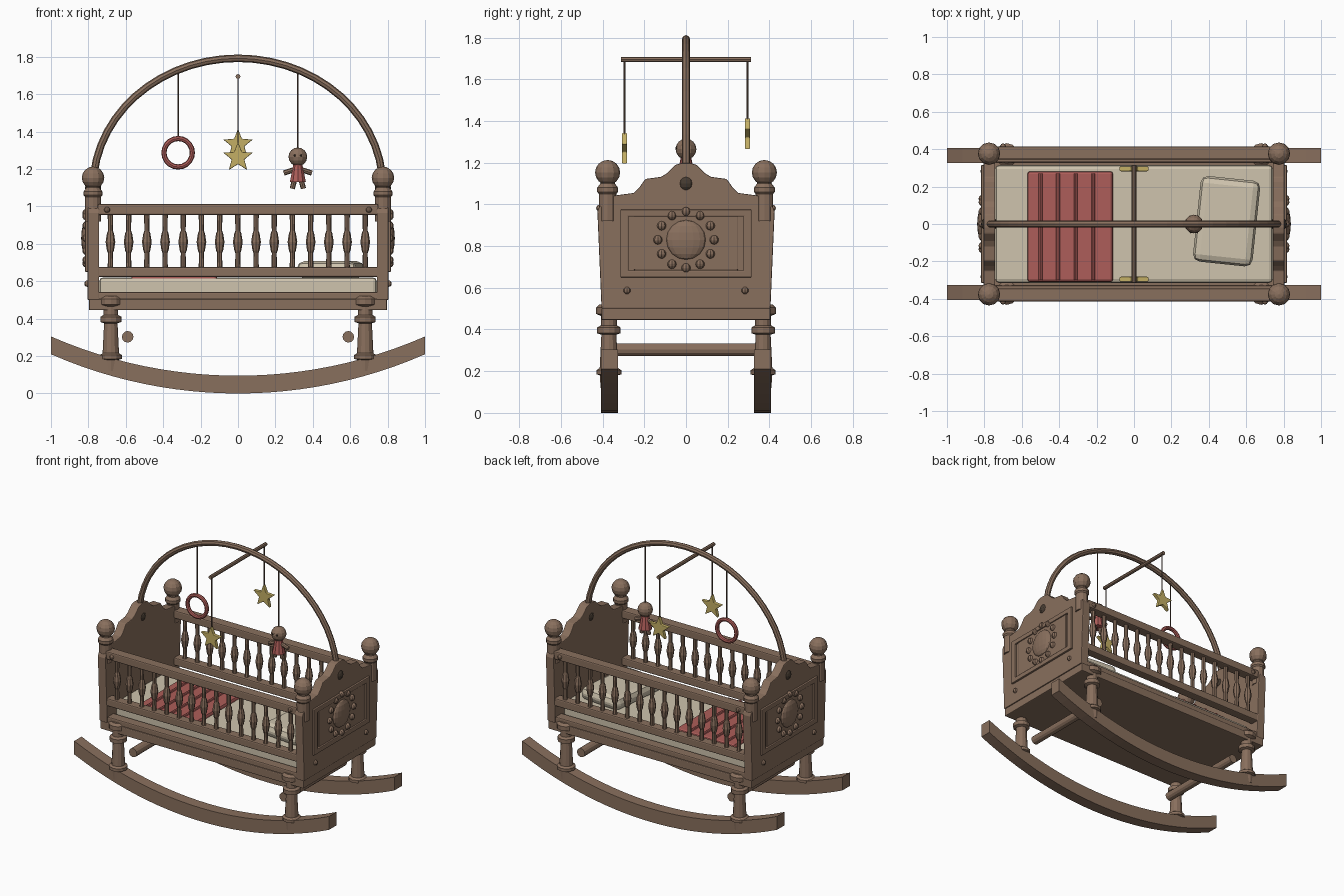
import bpy, bmesh, math
from mathutils import Matrix, Vector

old = bpy.data.objects.get("Cube")
if old:
    bpy.data.objects.remove(old)


def material(name, rgb):
    m = bpy.data.materials.new(name)
    m.use_nodes = True
    m.diffuse_color = (*rgb, 1)
    m.node_tree.nodes["Principled BSDF"].inputs["Base Color"].default_value = (*rgb, 1)
    return m


WOOD = material("warm wood", (0.25, 0.16, 0.11))
DARK = material("dark wood", (0.06, 0.043, 0.03))
CREAM = material("cream linen", (0.62, 0.55, 0.42))
RED = material("faded red", (0.42, 0.11, 0.10))
GOLD = material("soft gold", (0.55, 0.43, 0.13))
CORD = material("brown cord", (0.12, 0.075, 0.055))


def finish(name, bm, mat, bevel=0):
    bmesh.ops.recalc_face_normals(bm, faces=bm.faces)
    me = bpy.data.meshes.new(name)
    bm.to_mesh(me)
    bm.free()
    me.materials.append(mat)
    ob = bpy.data.objects.new(name, me)
    bpy.context.collection.objects.link(ob)
    if bevel:
        mod = ob.modifiers.new("soft edge", "BEVEL")
        mod.width = bevel
        mod.segments = 2
    return ob


def box(name, lo, hi, mat=WOOD, bevel=0.006):
    lo, hi = Vector(lo), Vector(hi)
    bm = bmesh.new()
    bmesh.ops.create_cube(bm, size=1, matrix=Matrix.Translation((lo + hi) / 2) @ Matrix.Diagonal((*(hi - lo), 1)))
    return finish(name, bm, mat, bevel)


def ball(name, at, r, mat=WOOD, squash=(1, 1, 1), seg=12):
    bm = bmesh.new()
    bmesh.ops.create_uvsphere(bm, u_segments=seg, v_segments=8, radius=r,
                              matrix=Matrix.Translation(at) @ Matrix.Diagonal((*squash, 1)))
    return finish(name, bm, mat)


def rod(name, a, b, r, mat=WOOD, r2=None, seg=10):
    a, b = Vector(a), Vector(b)
    turn = (b - a).to_track_quat('Z', 'Y').to_matrix().to_4x4()
    bm = bmesh.new()
    bmesh.ops.create_cone(bm, cap_ends=True, segments=seg, radius1=r, radius2=r if r2 is None else r2,
                          depth=(b - a).length, matrix=Matrix.Translation((a + b) / 2) @ turn)
    return finish(name, bm, mat)


def lathe(name, profile, x, y, seg=12):
    """Turned part from (radius, height) pairs."""
    bm = bmesh.new()
    rings = [[bm.verts.new((x + r * math.cos(k * math.tau / seg), y + r * math.sin(k * math.tau / seg), z))
              for k in range(seg)] for r, z in profile]
    for a, b in zip(rings, rings[1:]):
        for k in range(seg):
            j = (k + 1) % seg
            bm.faces.new((a[k], a[j], b[j], b[k]))
    bm.faces.new(rings[0])
    bm.faces.new(rings[-1])
    return finish(name, bm, WOOD)


def extrude(name, outline, depth, mat=WOOD, bevel=0):
    """Closed 3D outline swept along a vector."""
    bm = bmesh.new()
    f = bm.faces.new([bm.verts.new(p) for p in outline])
    new = bmesh.ops.extrude_face_region(bm, geom=[f])["geom"]
    bmesh.ops.translate(bm, vec=depth, verts=[v for v in new if isinstance(v, bmesh.types.BMVert)])
    return finish(name, bm, mat, bevel)


def tube(name, points, r, mat, closed=False):
    cu = bpy.data.curves.new(name, 'CURVE')
    cu.dimensions = '3D'
    cu.bevel_depth = r
    cu.bevel_resolution = 2
    cu.use_fill_caps = True
    sp = cu.splines.new('POLY')
    sp.points.add(len(points) - 1)
    for p, co in zip(sp.points, points):
        p.co = (*co, 1)
        p.radius = 1
    sp.use_cyclic_u = closed
    sp.use_smooth = False
    cu.materials.append(mat)
    ob = bpy.data.objects.new(name, cu)
    bpy.context.collection.objects.link(ob)


# Tray, mattress and bedding
box("base_tray", (-0.797, -0.405, 0.445), (0.797, 0.405, 0.505))
box("mattress", (-0.742, -0.315, 0.5), (0.742, 0.315, 0.62), CREAM, 0.02)
box("blanket", (-0.57, -0.31, 0.6), (-0.112, 0.282, 0.645), RED, 0.015)
for i in range(4):
    x = -0.5 + i * 0.094
    rod("blanket_ridge", (x, -0.3, 0.645), (x, 0.27, 0.645), 0.01, RED, seg=8)
pillow = box("pillow", (-0.16, -0.23, -0.045), (0.16, 0.23, 0.045), CREAM, 0.038)
pillow.location = (0.495, 0.015, 0.662)
pillow.rotation_euler.z = math.radians(-6)

# Side railings, rockers, legs
LEG = [(0.04, 0.12), (0.043, 0.18), (0.06, 0.185), (0.06, 0.205), (0.044, 0.215), (0.036, 0.375),
       (0.056, 0.382), (0.056, 0.41), (0.038, 0.42), (0.038, 0.465), (0.062, 0.475), (0.062, 0.505), (0.045, 0.52)]
SPINDLE = [(0.015, 0.67), (0.013, 0.75), (0.019, 0.765), (0.026, 0.81), (0.019, 0.855), (0.013, 0.87), (0.015, 0.96)]
POST = [(0.042, 0.92), (0.042, 1.05), (0.05, 1.06), (0.05, 1.08), (0.035, 1.1), (0.035, 1.14)]
for s in (-1, 1):
    def rail(name, z0, z1, y0, y1, bevel=0.008):
        box(name, (-0.75, min(s * y0, s * y1), z0), (0.75, max(s * y0, s * y1), z1), WOOD, bevel)
    rail("sill_rail", 0.5, 0.542, 0.33, 0.4)
    rail("lower_rail", 0.622, 0.677, 0.345, 0.41)
    rail("top_rail", 0.955, 1.012, 0.345, 0.415)
    for i in range(15):
        lathe("spindle", SPINDLE, -0.682 + i * 0.0973, s * 0.38, 8)
    arc = [-1 + i / 12 for i in range(25)]
    low = [(x, s * 0.325, 2.49 - math.sqrt(2.49 ** 2 - x * x)) for x in arc]
    high = [(x, y, z + 0.095) for x, y, z in reversed(low)]
    extrude("rocker", low + high, (0, s * 0.082, 0))
    for e in (-1, 1):
        lathe("leg", LEG, e * 0.68, s * 0.37)
        ball("rail_peg", (e * 0.70, s * 0.415, 0.982), 0.016, seg=8)
        lathe("corner_post", POST, e * 0.775, s * 0.376)
        ball("post_finial", (e * 0.775, s * 0.376, 1.153), 0.06)

# End boards with carved panel, medallion and pegs
HALF = [(0.405, 0.5), (0.425, 0.965), (0.418, 0.985), (0.36, 1.04), (0.25, 1.055), (0.225, 1.08),
        (0.195, 1.122), (0.12, 1.132), (0.09, 1.15), (0.05, 1.19), (0.02, 1.198)]
for e in (-1, 1):
    outline = [(e * 0.742, y, z) for y, z in HALF] + [(e * 0.742, -y, z) for y, z in reversed(HALF)]
    extrude("end_board", outline, (e * 0.062, 0, 0), WOOD, 0.005)

    def plate(name, y0, y1, z0, z1, out):
        a, b = sorted((e * 0.79, e * out))
        box(name, (a, y0, z0), (b, y1, z1), WOOD, 0.005)
    plate("carved_field", -0.25, 0.25, 0.685, 0.945, 0.811)
    for y in (-0.295, 0.295):
        plate("panel_molding", y - 0.02, y + 0.02, 0.65, 0.975, 0.818)
    for z in (0.667, 0.958):
        plate("panel_molding", -0.315, 0.315, z - 0.017, z + 0.017, 0.818)
    ball("medallion", (e * 0.81, 0, 0.83), 0.095, squash=(0.3, 1, 1), seg=16)
    for i in range(12):
        a = i * math.tau / 12
        ball("medallion_bead", (e * 0.81, 0.135 * math.sin(a), 0.83 + 0.135 * math.cos(a)), 0.022, seg=8)
    for y in (-0.283, 0.283):
        ball("board_peg", (e * 0.805, y, 0.587), 0.017, seg=8)
    ball("arch_boss", (e * 0.775, 0, 1.1), 0.043, DARK)
    rod("stretcher", (e * 0.59, -0.335, 0.303), (e * 0.59, 0.335, 0.303), 0.031, seg=12)

# Arch and hanging bar
tube("arch", [(-0.775 * math.cos(i * math.pi / 28), 0, 1.1 + 0.692 * math.sin(i * math.pi / 28))
              for i in range(29)], 0.02, WOOD)
rod("hanging_bar", (0, -0.312, 1.695), (0, 0.312, 1.695), 0.013, seg=8)

# Stars
for y, z in ((-0.295, 1.262), (0.295, 1.332)):
    rod("star_cord", (0, y, 1.69), (0, y, z + 0.07), 0.004, CORD, seg=6)
    star = []
    for i in range(10):
        r = 0.036 if i % 2 else 0.083
        star.append((r * math.sin(i * math.pi / 5), y - 0.013, z + r * math.cos(i * math.pi / 5)))
    extrude("hanging_star", star, (0, 0.026, 0), GOLD, 0.004)

# Ring
rod("ring_cord", (-0.32, 0, 1.71), (-0.32, 0, 1.36), 0.004, CORD, seg=6)
tube("hanging_ring", [(-0.32 + 0.076 * math.cos(i * math.tau / 20), 0, 1.287 + 0.076 * math.sin(i * math.tau / 20))
                      for i in range(20)], 0.014, RED, True)

# Doll
rod("doll_cord", (0.32, 0, 1.71), (0.32, 0, 1.3), 0.004, CORD, seg=6)
ball("doll_head", (0.32, 0, 1.265), 0.05)
rod("doll_dress", (0.32, 0, 1.13), (0.32, 0, 1.225), 0.045, RED, 0.025)
for s in (-1, 1):
    rod("doll_arm", (0.32 + s * 0.025, 0, 1.195), (0.32 + s * 0.075, 0, 1.178), 0.014, seg=8)
    rod("doll_leg", (0.32 + s * 0.018, 0, 1.14), (0.32 + s * 0.03, 0, 1.095), 0.014, seg=8)
    ball("doll_eye", (0.32 + s * 0.017, -0.044, 1.272), 0.006, DARK, seg=8)
